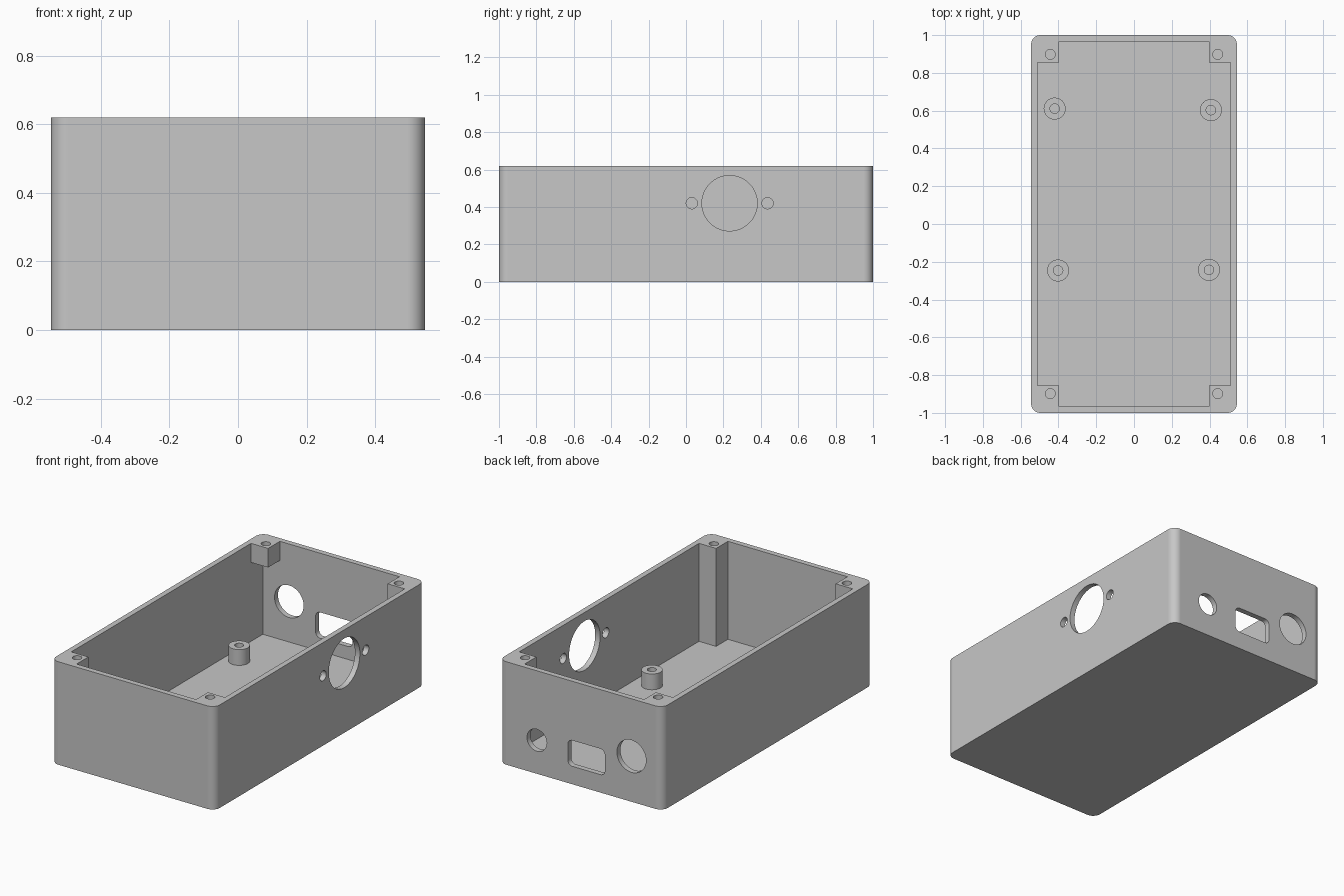
import bpy, bmesh, math
from mathutils import Matrix, Vector

if "Cube" in bpy.data.objects:
    bpy.data.objects.remove(bpy.data.objects["Cube"])

grey = bpy.data.materials.new("plain_grey")
grey.use_nodes = True
grey.diffuse_color = (0.57, 0.57, 0.57, 1)
grey.node_tree.nodes["Principled BSDF"].inputs["Base Color"].default_value = grey.diffuse_color

HX, HY, H = 0.545, 1.0, 0.62      # outer half width, half length, height
WALL, FLOOR = 0.033, 0.03
POST_X, POST_Y = 0.398, 0.855     # inner faces of the corner posts
TURN = {"x": Matrix.Rotation(math.pi / 2, 4, "Y"),
        "y": Matrix.Rotation(math.pi / 2, 4, "X"),
        "z": Matrix.Identity(4)}


def finish(name, bm):
    mesh = bpy.data.meshes.new(name)
    bm.to_mesh(mesh)
    bm.free()
    mesh.materials.append(grey)
    obj = bpy.data.objects.new(name, mesh)
    bpy.context.collection.objects.link(obj)
    return obj


def box(name, low, high, round_axis=None, radius=0.0, segments=12):
    """Box between two corners, with the edges along one axis optionally rounded."""
    low, high = Vector(low), Vector(high)
    bm = bmesh.new()
    bmesh.ops.create_cube(bm, size=1)
    for v in bm.verts:
        v.co = (low + high) / 2 + v.co * (high - low)
    if round_axis is not None:
        edges = [e for e in bm.edges
                 if abs(e.verts[0].co[round_axis] - e.verts[1].co[round_axis]) > 1e-4]
        bmesh.ops.bevel(bm, geom=edges, offset=radius, segments=segments,
                        profile=0.5, affect="EDGES")
    return finish(name, bm)


def cylinder(name, centre, radius, depth, axis="z", sides=48):
    bm = bmesh.new()
    bmesh.ops.create_cone(bm, cap_ends=True, segments=sides, radius1=radius,
                          radius2=radius, depth=depth,
                          matrix=Matrix.Translation(centre) @ TURN[axis])
    return finish(name, bm)


def cut(target, cutter):
    """Subtract the cutter for good and throw it away."""
    mod = target.modifiers.new("cut", "BOOLEAN")
    mod.operation, mod.solver, mod.object = "DIFFERENCE", "EXACT", cutter
    bpy.context.view_layer.objects.active = target
    bpy.ops.object.modifier_apply(modifier=mod.name)
    bpy.data.objects.remove(cutter)


def smooth(obj):
    bpy.ops.object.select_all(action="DESELECT")
    obj.select_set(True)
    bpy.context.view_layer.objects.active = obj
    bpy.ops.object.shade_smooth_by_angle(angle=math.radians(30))
    weighted = obj.modifiers.new("even_normals", "WEIGHTED_NORMAL")
    weighted.keep_sharp = True


# Cavity with corner posts left standing: full height in front, short at the back
cavity = box("cavity", (-HX + WALL, -HY + WALL, FLOOR), (HX - WALL, HY - WALL, H + 0.1))
for sx in (-1, 1):
    for sy, bottom in ((-1, -0.1), (1, 0.505)):
        xs = sorted((sx * POST_X, sx * 0.7))
        ys = sorted((sy * POST_Y, sy * 1.2))
        cut(cavity, box("post", (xs[0], ys[0], bottom), (xs[1], ys[1], H + 0.3)))

# Open case body with rounded upright corners
case = box("case_body", (-HX, -HY, 0), (HX, HY, H), round_axis=2, radius=0.05)
cut(case, cavity)

# Lid screw holes in the posts
for sx in (-1, 1):
    for sy in (-1, 1):
        cut(case, cylinder("screw_hole", (sx * 0.443, sy * 0.898, H), 0.026, 0.2, sides=32))

# Round opening with two fixing holes in the left side wall
for y, radius in ((0.233, 0.148), (0.031, 0.03), (0.436, 0.03)):
    cut(case, cylinder("side_hole", (HX, y, 0.42), radius, 0.2, "x", 64))

# Two round holes and a rounded slot in the back wall
for x, z, radius in ((0.293, 0.202, 0.066), (-0.337, 0.274, 0.097)):
    cut(case, cylinder("back_hole", (x, HY, z), radius, 0.2, "y"))
cut(case, box("back_slot", (-0.16, HY - 0.1, 0.108), (0.087, HY + 0.1, 0.264),
              round_axis=1, radius=0.03, segments=6))
smooth(case)

# Hollow standoffs on the floor
for name, x, y in (("back_right", -0.42, 0.611), ("back_left", 0.407, 0.603),
                   ("front_right", -0.402, -0.246), ("front_left", 0.397, -0.243)):
    top = 0.125
    standoff = cylinder(name + "_standoff", (x, y, (FLOOR + top) / 2), 0.058, top - FLOOR)
    cut(standoff, cylinder("bore", (x, y, top), 0.025, 2 * (top - FLOOR) - 0.01, sides=32))
    smooth(standoff)
